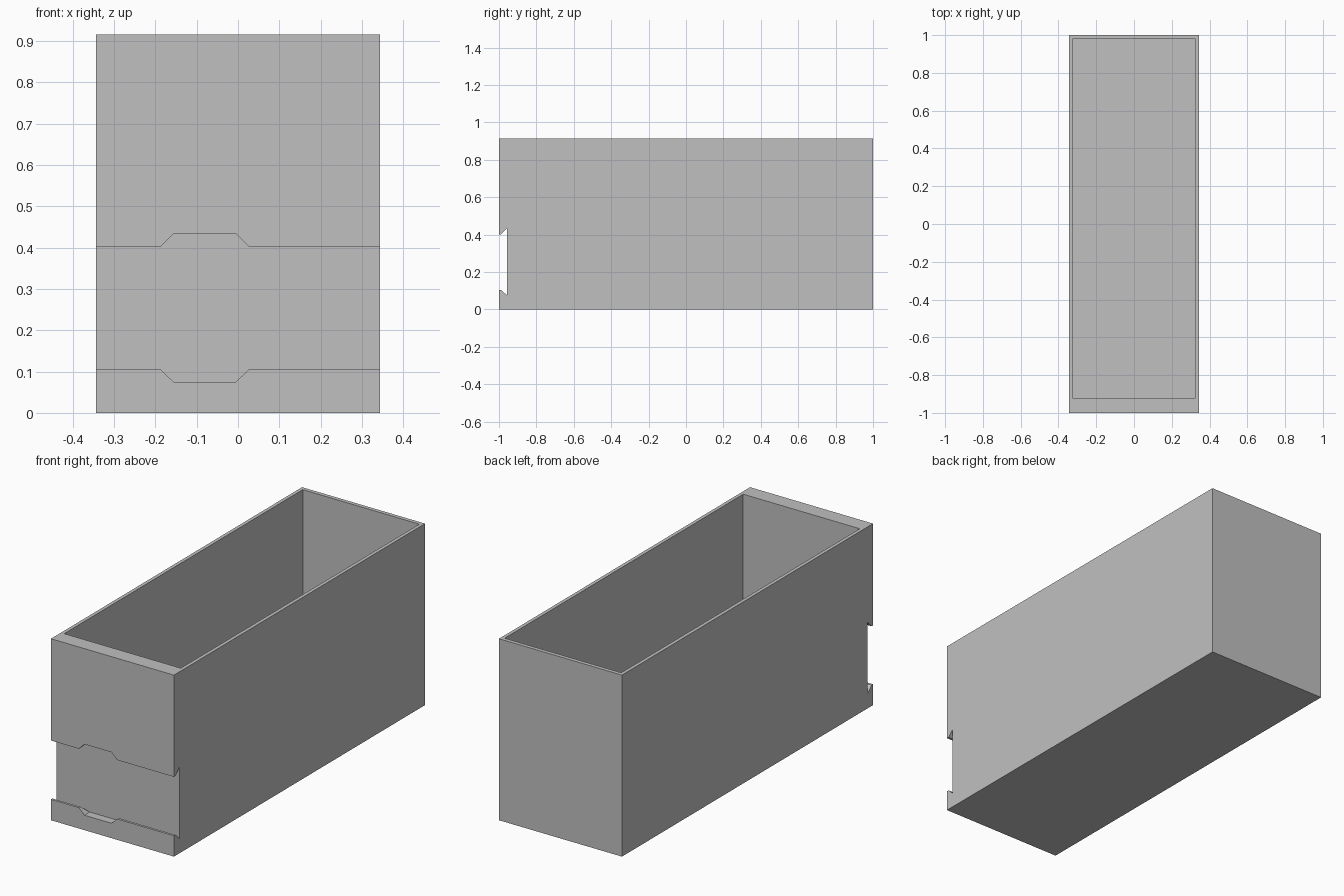
import bpy, bmesh
from mathutils import Vector

if "Cube" in bpy.data.objects:
    bpy.data.objects.remove(bpy.data.objects["Cube"])

W, L, H = 0.343, 1.0, 0.915        # half width, half length, height
grey = bpy.data.materials.new("light grey")
grey.diffuse_color = (0.53, 0.53, 0.53, 1)
grey.use_nodes = True
grey.node_tree.nodes["Principled BSDF"].inputs["Base Color"].default_value = grey.diffuse_color


def prism(name, points, direction):
    """Extrude a closed outline along a direction into a solid."""
    bm = bmesh.new()
    face = bm.faces.new([bm.verts.new(p) for p in points])
    new = bmesh.ops.extrude_face_region(bm, geom=[face])["geom"]
    bmesh.ops.translate(bm, vec=Vector(direction),
                        verts=[v for v in new if isinstance(v, bmesh.types.BMVert)])
    bmesh.ops.recalc_face_normals(bm, faces=bm.faces)
    mesh = bpy.data.meshes.new(name)
    bm.to_mesh(mesh)
    bm.free()
    mesh.materials.append(grey)
    obj = bpy.data.objects.new(name, mesh)
    bpy.context.collection.objects.link(obj)
    return obj


def block(name, x0, x1, y0, y1, z0, z1):
    return prism(name, [(x0, y0, z0), (x1, y0, z0), (x1, y1, z0), (x0, y1, z0)],
                 (0, 0, z1 - z0))


# Open bin
body = block("bin_body", -W, W, -L, L, 0, H)
cavity = block("cavity_cutter", -0.325, 0.325, -0.92, 0.98, 0.02, H + 0.1)

# Dovetail label slot running across the front
back, lip = -0.957, -0.988
slot_profile = [(-1.1, 0.105), (lip, 0.105), (back, 0.075),
                (back, 0.433), (lip, 0.402), (-1.1, 0.402)]
slot = prism("slot_cutter", [(-0.5, y, z) for y, z in slot_profile], (1, 0, 0))

# Trapezoid finger notches in the upper and lower slot lips
notch_profile = [(-0.187, 0.105), (-0.156, 0.075), (-0.005, 0.075), (0.026, 0.105),
                 (0.026, 0.402), (-0.005, 0.433), (-0.156, 0.433), (-0.187, 0.402)]
notch = prism("notch_cutter", [(x, -1.1, z) for x, z in notch_profile],
              (0, 1.1 + back - 0.0005, 0))

for cutter in (cavity, slot, notch):
    mod = body.modifiers.new(cutter.name, "BOOLEAN")
    mod.operation, mod.solver, mod.object = "DIFFERENCE", "EXACT", cutter
    cutter.hide_render = True
    cutter.hide_set(True)
